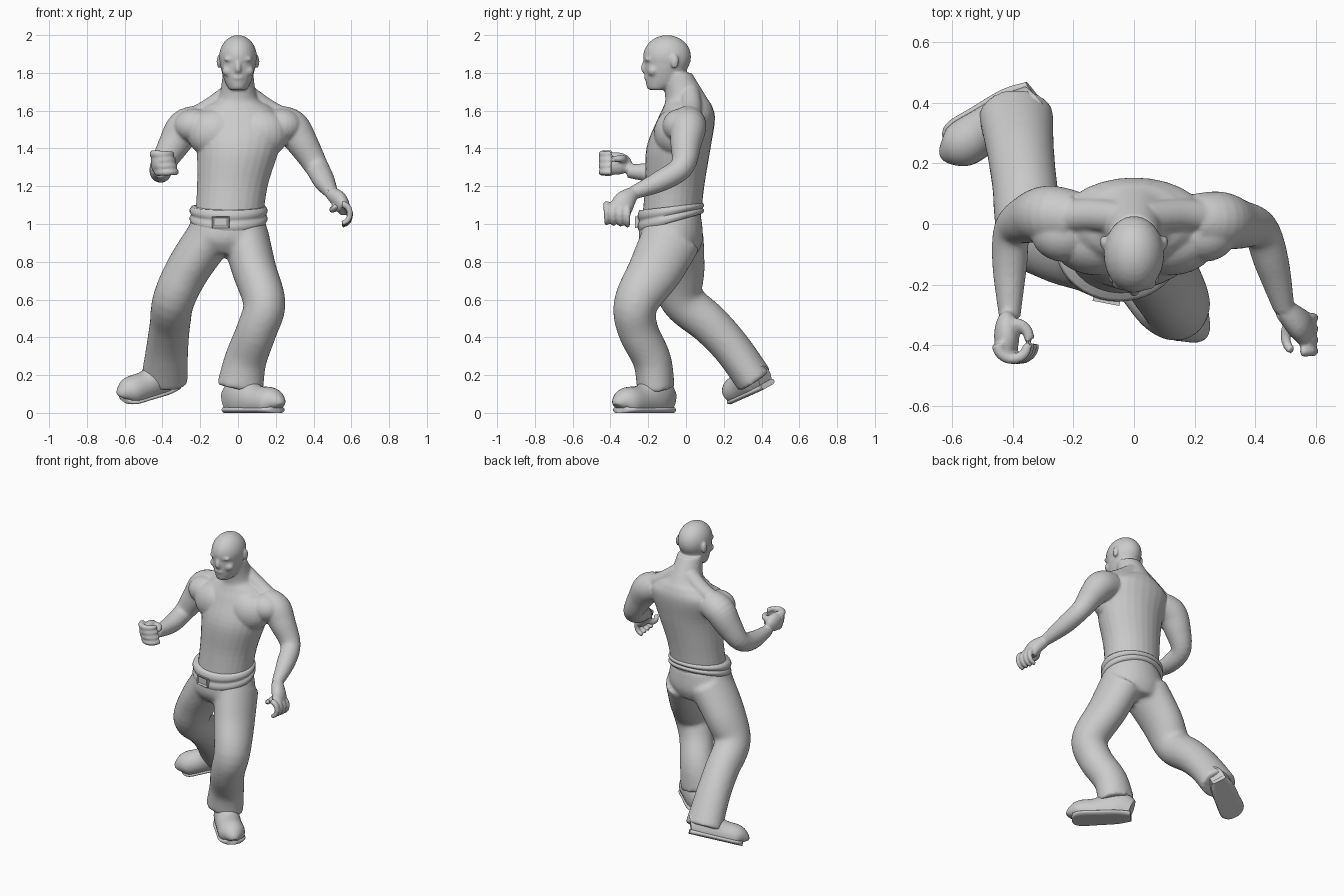
import bpy, bmesh, math
from mathutils import Vector, Matrix

cube = bpy.data.objects.get("Cube")
if cube:
    bpy.data.objects.remove(cube, do_unlink=True)

GREY = (.6, .6, .6, 1)
clay = bpy.data.materials.new("plain grey")
clay.use_nodes = True
clay.diffuse_color = GREY
clay.node_tree.nodes["Principled BSDF"].inputs["Base Color"].default_value = GREY

X, Y, Z = Vector((1, 0, 0)), Vector((0, 1, 0)), Vector((0, 0, 1))


def spline(rows, steps):
    """Catmull-Rom interpolation through rows of numbers."""
    last = len(rows) - 1
    smooth_rows = []
    for i in range(last):
        before, start, end, after = (rows[max(0, min(last, i + k))] for k in (-1, 0, 1, 2))
        for step in range(steps):
            t = step / steps
            smooth_rows.append([
                b + t / 2 * (c - a + t * (2*a - 5*b + 4*c - d + t * (3 * (b - c) + d - a)))
                for a, b, c, d in zip(before, start, end, after)])
    return smooth_rows + [list(rows[-1])]


def tube(bm, rows, ref=None, steps=5, sides=28):
    """Loft ellipses (x, y, z, width, depth); rings lie flat without a ref axis."""
    rows = spline(rows, steps)
    points = [Vector(row[:3]) for row in rows]
    rings = []
    for i, (point, row) in enumerate(zip(points, rows)):
        u, v = X, Y
        if ref is not None:
            tangent = (points[min(i + 1, len(points) - 1)] - points[max(i - 1, 0)]).normalized()
            v = (ref - tangent * ref.dot(tangent)).normalized()
            u = v.cross(tangent)
        angles = [math.tau * k / sides for k in range(sides)]
        rings.append([bm.verts.new(point + u * row[3] * math.cos(a) + v * row[4] * math.sin(a))
                      for a in angles])
    for lower, upper in zip(rings, rings[1:]):
        for k in range(sides):
            j = (k + 1) % sides
            bm.faces.new((lower[k], lower[j], upper[j], upper[k]))
    bm.faces.new(rings[0])
    bm.faces.new(rings[-1])
    return [vert for ring in rings for vert in ring]


def limb(bm, points, sizes, ref):
    tube(bm, [(*point, *size) for point, size in zip(points, sizes)], ref)


def finger(bm, centre, across, along, sweep, radius):
    """Curled finger: an arc from the across axis towards the along axis."""
    rows = []
    for k in range(7):
        angle = sweep * k / 6
        point = Vector(centre) + across * math.cos(angle) + along * math.sin(angle)
        thickness = radius * (1 - k / 20)
        rows.append((*point, thickness, thickness))
    tube(bm, rows, across.cross(along).normalized(), steps=2, sides=10)


def blob(bm, centre, size):
    matrix = Matrix.Translation(centre) @ Matrix.Diagonal((*size, 1))
    bmesh.ops.create_uvsphere(bm, u_segments=24, v_segments=16, radius=1, matrix=matrix)


def finish(name, bm):
    bmesh.ops.recalc_face_normals(bm, faces=bm.faces[:])
    mesh = bpy.data.meshes.new(name)
    bm.to_mesh(mesh)
    bm.free()
    mesh.materials.append(clay)
    part = bpy.data.objects.new(name, mesh)
    bpy.context.collection.objects.link(part)
    return part


def merge(part, voxel, iterations):
    """Fuse overlapping shapes into one soft skin."""
    remesh = part.modifiers.new("Merge", "REMESH")
    remesh.mode, remesh.voxel_size, remesh.use_smooth_shade = "VOXEL", voxel, True
    soften = part.modifiers.new("Soften", "SMOOTH")
    soften.factor, soften.iterations = .5, iterations


def sharpen(part, degrees):
    bpy.ops.object.select_all(action="DESELECT")
    part.select_set(True)
    bpy.context.view_layer.objects.active = part
    bpy.ops.object.shade_smooth_by_angle(angle=math.radians(degrees))


# Torso and neck
body = bmesh.new()
tube(body, [(-.05, -.08, 1, .18, .155), (-.03, -.06, 1.2, .187, .157), (0, -.04, 1.4, .22, .17),
            (0, 0, 1.55, .25, .153), (0, .01, 1.62, .18, .13), (0, 0, 1.67, .105, .11),
            (0, -.05, 1.8, .08, .08)])
for side in (-1, 1):
    blob(body, (side * .12, -.06, 1.48), (.15, .11, .13))   # chest
    blob(body, (side * .23, -.03, 1.52), (.11, .095, .09))  # front of the shoulder
    limb(body, [(side * .04, .02, 1.69), (side * .15, .03, 1.61), (side * .26, .02, 1.55)],
         [(.055, .055)] * 3, Y)                             # neck muscle

# Head and face
blob(body, (0, -.1, 1.885), (.1, .127, .115))
tube(body, [(0, -.15, 1.71, .045, .05), (0, -.12, 1.75, .068, .093),
            (0, -.105, 1.83, .092, .115), (0, -.1, 1.9, .096, .122)])
limb(body, [(0, -.205, 1.88), (0, -.222, 1.825), (0, -.21, 1.8)],
     [(.012, .012), (.017, .018), (.014, .01)], Y)          # nose
blob(body, (0, -.203, 1.775), (.032, .019, .016))           # lips
blob(body, (0, -.185, 1.735), (.035, .025, .022))           # chin
for side in (-1, 1):
    blob(body, (side * .04, -.197, 1.872), (.036, .022, .012))    # brow
    blob(body, (side * .045, -.175, 1.81), (.04, .03, .03))       # cheek
    blob(body, (side * .1, -.06, 1.86), (.013, .022, .036))       # ear

# Arms: the right bent forward, the left hanging away from the side
arm_sizes = [(r, r) for r in (.09, .097, .083, .063, .057, .035)]
limb(body, [(-.2, .02, 1.54), (-.28, .03, 1.51), (-.34, .02, 1.42), (-.4, -.02, 1.315),
            (-.41, -.14, 1.275), (-.41, -.31, 1.28)], arm_sizes, X)
limb(body, [(.2, .01, 1.54), (.28, .01, 1.51), (.34, 0, 1.43), (.415, -.02, 1.305),
            (.455, -.13, 1.23), (.495, -.28, 1.165)], arm_sizes, X)

# Right hand: a loose fist with the fingers curled around a gap
blob(body, (-.42, -.37, 1.32), (.042, .085, .06))
for i in range(4):
    finger(body, (i * .008 - .4, -.395, 1.37 - i * .032), X * -.05, Y * -.05, math.pi, .022)
finger(body, (-.39, -.38, 1.345), X * -.045, Y * .05, math.pi, .025)

# Left hand: fingers hanging in a loose curl
limb(body, [(.495, -.28, 1.165), (.54, -.325, 1.12), (.565, -.35, 1.07)],
     [(.035, .037), (.058, .042), (.06, .032)], X)
for i in range(4):
    finger(body, (.55, i * .037 - .42, 1.055 - i * .004), Z * .05, X * .043, math.pi, .019)
finger(body, (.53, -.37, 1.105), Y * .05, X * -.03 - Z * .03, math.pi * .9, .021)
merge(finish("body", body), .0075, 4)

# Trousers: hips and both legs
trousers = bmesh.new()
tube(trousers, [(-.06, -.07, .84, .13, .13), (-.06, -.08, .92, .215, .17),
                (-.05, -.08, 1.05, .187, .16)])
leg_sizes = [(.125, .16), (.118, .145), (.112, .118), (.108, .108), (.112, .102), (.125, .1)]
limb(trousers, [(.04, -.075, .93), (.085, -.16, .76), (.14, -.265, .58), (.1, -.255, .44),
                (.04, -.18, .28), (.01, -.16, .13)], leg_sizes, Y)
limb(trousers, [(-.15, -.065, .93), (-.265, -.045, .76), (-.34, -.02, .6), (-.36, .125, .47),
                (-.375, .245, .34), (-.39, .365, .17)], leg_sizes, Y)
merge(finish("trousers", trousers), .0125, 9)

# Belt: two soft rolls around the waist, higher and narrower at the back
belt = bmesh.new()
bands = []
for k in range(13):
    bulge = .009 * abs(math.sin(math.tau * k / 12))
    bands.append((-.05, -.08, k * .007 - .042, .198 + bulge, .167 + bulge))
for vert in tube(belt, bands, steps=1, sides=40):
    back = vert.co.y + .08
    vert.co.z = 1.05 + vert.co.z * (1 - 2 * back) + .2 * back
sharpen(finish("belt", belt), 60)

# Buckle: plate with a sunken middle
buckle = bmesh.new()
place = Matrix.Translation((-.09, -.25, 1.01)) @ Matrix.Rotation(math.radians(-11), 4, "Z")
bmesh.ops.create_cube(buckle, size=1, matrix=place @ Matrix.Diagonal((.09, .024, .06, 1)))
buckle.normal_update()
front = min(buckle.faces, key=lambda face: face.normal.y)
bmesh.ops.inset_region(buckle, faces=[front], thickness=.013)
bmesh.ops.translate(buckle, verts=front.verts[:], vec=Y * .008)
sharpen(finish("buckle", buckle), 30)


def shoe(name, heel, forward, up, scale):
    """Shoe lofted from heel to toe, with a flat sole and a low welt around it."""
    bm = bmesh.new()
    # Length along the shoe, half width and height
    shape = [(0, .045, .12), (.08, .07, .18), (.2, .075, .135), (.29, .077, .125),
             (.33, .055, .095), (.342, .025, .06)]
    upper = [(0, y, top * .4, width, top * .6) for y, width, top in shape]
    welt = [(0, y, .015, width + .003, .022) for y, width, top in shape]
    for vert in tube(bm, upper, Z):
        vert.co.z = max(vert.co.z, .004)
    for vert in tube(bm, welt, Z):
        vert.co.z = min(max(vert.co.z, 0), .03)
    forward = forward.normalized()
    up = (up - forward * up.dot(forward)).normalized()
    frame = Matrix((forward.cross(up), forward, up)).transposed().to_4x4()
    bm.transform(Matrix.Translation(heel) @ frame @ Matrix.Scale(scale, 4))
    sharpen(finish(name, bm), 60)


shoe("left_shoe", (-.05, -.09, 0), X - Y, Z, 1.08)
shoe("right_shoe", (-.33, .44, .14), Vector((-.25, -.16, -.07)), Vector((0, -.5, .85)), 1)
